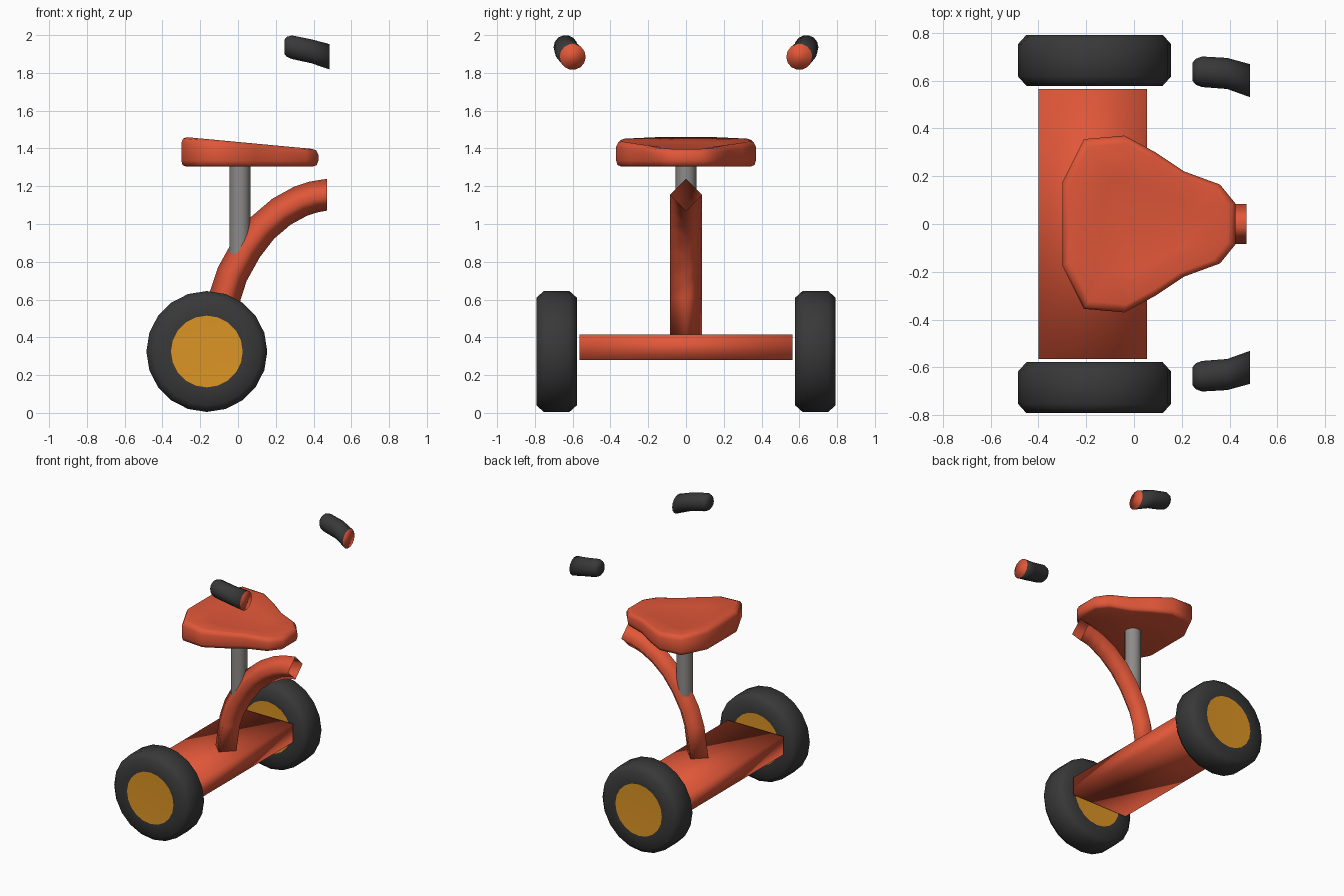
import bpy, bmesh, math
from mathutils import Vector

if "Cube" in bpy.data.objects:
    bpy.data.objects.remove(bpy.data.objects["Cube"])


def material(name, rgb):
    m = bpy.data.materials.new(name)
    m.diffuse_color = (*rgb, 1)
    m.use_nodes = True
    m.node_tree.nodes["Principled BSDF"].inputs["Base Color"].default_value = m.diffuse_color
    return m


RED = material("red paint", (0.75, 0.095, 0.04))
GOLD = material("gold hub", (0.72, 0.30, 0.018))
RUBBER = material("black rubber", (0.04, 0.04, 0.04))
STEEL = material("grey steel", (0.27, 0.26, 0.25))


def loft(name, rings, mats, start_cap=0, end_cap=0, band_mats=None, smooth=True):
    """Skin a list of equal rings; a cap of None leaves that end open."""
    bm = bmesh.new()
    vr = [[bm.verts.new(p) for p in ring] for ring in rings]
    n = len(vr[0])
    for k, (a, b) in enumerate(zip(vr, vr[1:])):
        for i in range(n):
            j = (i + 1) % n
            f = bm.faces.new((a[i], a[j], b[j], b[i]))
            f.material_index = band_mats[k] if band_mats else 0
    for ring, cap in ((vr[0], start_cap), (vr[-1], end_cap)):
        if cap is not None:
            bm.faces.new(ring).material_index = cap
    bmesh.ops.recalc_face_normals(bm, faces=bm.faces)
    for f in bm.faces:
        f.smooth = smooth
    me = bpy.data.meshes.new(name)
    bm.to_mesh(me)
    bm.free()
    for m in mats:
        me.materials.append(m)
    ob = bpy.data.objects.new(name, me)
    bpy.context.collection.objects.link(ob)
    return ob


def ring(centre, r, n, u, v):
    c, u, v = Vector(centre), Vector(u), Vector(v)
    return [c + r * (u * math.cos(2 * math.pi * i / n) + v * math.sin(2 * math.pi * i / n))
            for i in range(n)]


X, Y, Z = (1, 0, 0), (0, 1, 0), (0, 0, 1)

for side, s in (("right", 1), ("left", -1)):
    # wheel: tyre lathed about y, with gold hub discs on both faces
    profile = [(0.19, -0.104), (0.285, -0.107), (0.32, -0.068),
               (0.32, 0.068), (0.285, 0.107), (0.19, 0.104)]
    loft("wheel_" + side,
         [ring((-0.165, s * 0.685 + y, 0.325), r, 20, X, Z) for r, y in profile],
         [RUBBER, GOLD], 1, 1)

    # handlebar grip: bent rubber sleeve with the red bar showing at the cut end
    path = [(0.245, 0.637, 1.938, 0.038), (0.258, 0.637, 1.938, 0.054),
            (0.285, 0.637, 1.936, 0.064), (0.39, 0.630, 1.914, 0.065),
            (0.485, 0.600, 1.885, 0.069)]
    loft("grip_" + side,
         [ring((x, s * y, z), r, 14, Y, Z) for x, y, z, r in path],
         [RUBBER, RED], 0, 1)

# axle board between the wheels
loft("axle_board",
     [[(-0.40, y, 0.28), (0.055, y, 0.28), (0.055, y, 0.415), (-0.40, y, 0.415)]
      for y in (-0.565, 0.565)], [RED])

# curved four-sided frame tube, open at the front
path = [Vector((x, 0, z)) for x, z in
        [(-0.10, 0.40), (-0.068, 0.62), (-0.03, 0.735), (0.045, 0.87), (0.13, 0.98),
         (0.23, 1.065), (0.33, 1.12), (0.40, 1.143), (0.47, 1.155)]]
rings = []
for i, p in enumerate(path):
    t = (path[min(i + 1, len(path) - 1)] - path[max(i - 1, 0)]).normalized()
    if i == len(path) - 1:
        t = Vector(X)
    rings.append(ring(p, 0.084, 4, Y, (-t.z, 0, t.x)))
loft("frame_tube", rings, [RED], 0, None)

# seat post
post = loft("seat_post", [ring((0.01, 0, z), 0.055, 16, X, Y) for z in (0.84, 1.33)], [STEEL])
for f in post.data.polygons:
    f.use_smooth = len(f.vertices) == 4

# seat: rounded outline, sloping top with a shallow dish
half = [(-0.30, 0.175), (-0.21, 0.355), (-0.04, 0.37), (0.09, 0.30),
        (0.21, 0.22), (0.36, 0.165), (0.425, 0.085)]
outline = half + [(x, -y) for x, y in reversed(half)]


def top(x):
    return 1.457 - 0.085 * (x + 0.27)


def seat_ring(scale, height):
    return [(0.03 + (x - 0.03) * scale, y * scale, height(x)) for x, y in outline]


loft("seat", [
    seat_ring(0.93, lambda x: 1.305),
    seat_ring(0.98, lambda x: 1.312),
    seat_ring(1.0, lambda x: 1.335),
    seat_ring(1.0, lambda x: top(x) - 0.03),
    seat_ring(0.97, lambda x: top(x) - 0.007),
    seat_ring(0.91, top),
    seat_ring(0.55, lambda x: top(x * 0.55) - 0.018)], [RED])
